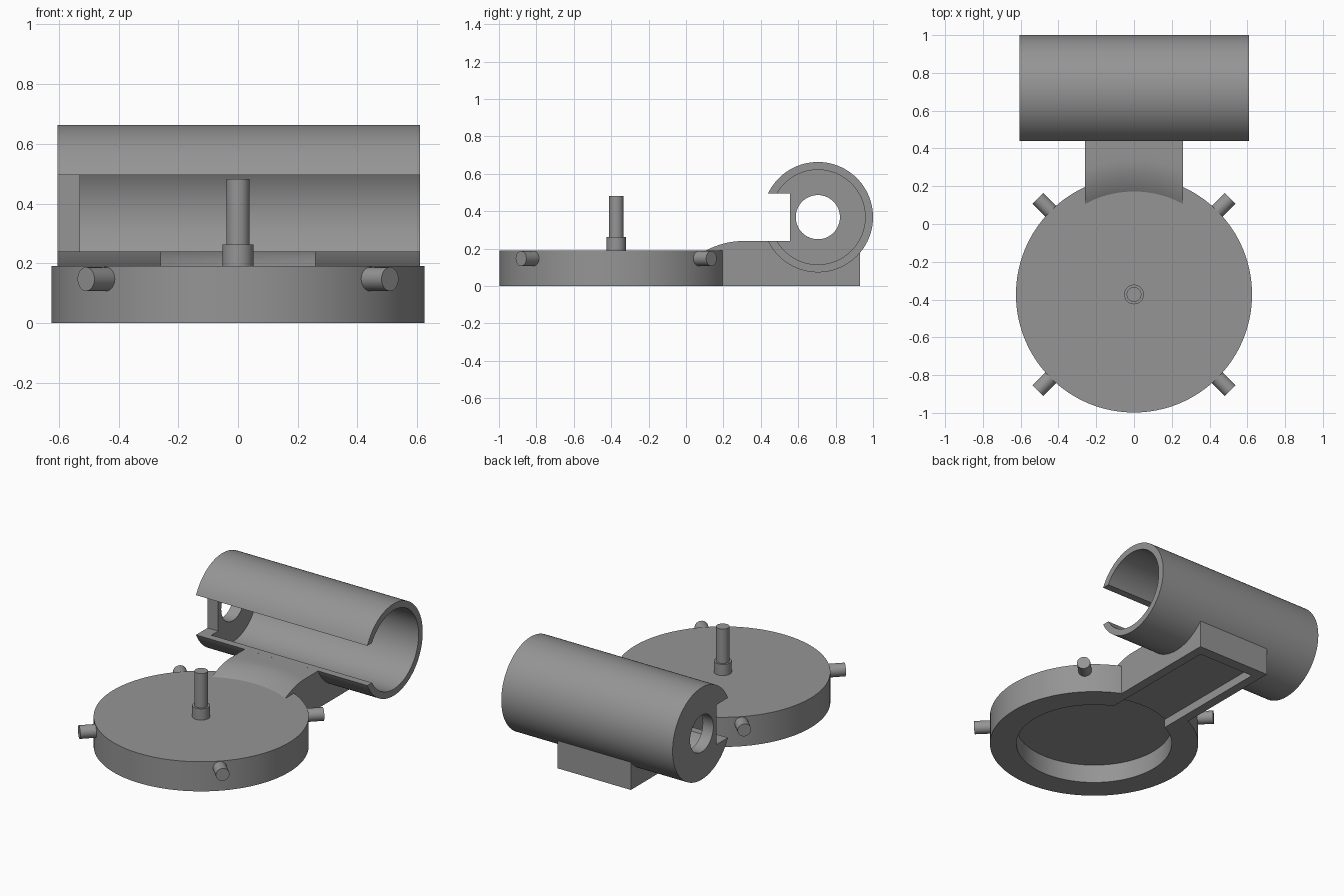
import bpy, bmesh, math
from mathutils import Matrix, Vector

if "Cube" in bpy.data.objects:
    bpy.data.objects.remove(bpy.data.objects["Cube"])

grey = bpy.data.materials.new("plain grey")
grey.diffuse_color = (0.30, 0.30, 0.30, 1)
grey.use_nodes = True
grey.node_tree.nodes["Principled BSDF"].inputs["Base Color"].default_value = grey.diffuse_color

DISC_Y, DISC_R, DISC_H = -0.373, 0.625, 0.19
TUBE_Y, TUBE_Z = 0.705, 0.368


def make(name, bm):
    bmesh.ops.recalc_face_normals(bm, faces=bm.faces[:])
    mesh = bpy.data.meshes.new(name)
    bm.to_mesh(mesh)
    bm.free()
    mesh.materials.append(grey)
    ob = bpy.data.objects.new(name, mesh)
    bpy.context.collection.objects.link(ob)
    return ob


def rod(name, start, end, radius, sides=96):
    """Closed cylinder between two points."""
    a, b = Vector(start), Vector(end)
    turn = (b - a).to_track_quat('Z', 'Y').to_matrix().to_4x4()
    bm = bmesh.new()
    bmesh.ops.create_cone(bm, cap_ends=True, segments=sides, radius1=radius,
                          radius2=radius, depth=(b - a).length,
                          matrix=Matrix.Translation((a + b) / 2) @ turn)
    return make(name, bm)


def box(name, lo, hi):
    bm = bmesh.new()
    bmesh.ops.create_cube(bm, size=1)
    for v in bm.verts:
        v.co = [l + (c + 0.5) * (h - l) for l, h, c in zip(lo, hi, v.co)]
    return make(name, bm)


def combine(target, other, operation):
    mod = target.modifiers.new(operation, 'BOOLEAN')
    mod.operation, mod.solver, mod.object = operation, 'EXACT', other
    bpy.context.view_layer.objects.active = target
    bpy.ops.object.modifier_apply(modifier=mod.name)
    bpy.data.objects.remove(other, do_unlink=True)


def arm():
    """Block whose top curves down to the disc, following its rim."""
    half, nx, nr = 0.26, 16, 10
    bm = bmesh.new()
    rows = []
    for j in range(nr + 2):
        row = []
        for i in range(nx + 1):
            x = half * (2 * i / nx - 1)
            r = 0.53 + 0.19 * min(j, nr) / nr
            y = 0.93 if j > nr else DISC_Y + math.sqrt(r * r - x * x)
            z = 0.24 - 0.05 * ((0.72 - r) / 0.175) ** 2
            row.append((bm.verts.new((x, y, z)), bm.verts.new((x, y, 0))))
        rows.append(row)
    for a, b in zip(rows, rows[1:]):
        for i in range(nx):
            for k in (0, 1):
                bm.faces.new((a[i][k], a[i + 1][k], b[i + 1][k], b[i][k]))
        for i in (0, nx):
            bm.faces.new((a[i][0], b[i][0], b[i][1], a[i][1]))
    for row in (rows[0], rows[-1]):
        for p, q in zip(row, row[1:]):
            bm.faces.new((p[0], q[0], q[1], p[1]))
    return make("arm", bm)


# Disc base, arm and cross tube joined in one solid
body = rod("base_with_arm_and_tube", (0, DISC_Y, 0), (0, DISC_Y, DISC_H), DISC_R, 128)
combine(body, arm(), 'UNION')
combine(body, rod("tube", (-0.605, TUBE_Y, TUBE_Z), (0.61, TUBE_Y, TUBE_Z), 0.295), 'UNION')

# Hollows: underside recess, arm pocket, tube bore, end-wall hole, front slot
for cutter in (
    rod("recess", (0, DISC_Y, -0.1), (0, DISC_Y, 0.12), 0.466),
    box("pocket", (-0.2, -0.1, -0.1), (0.2, 0.86, 0.055)),
    rod("bore", (-0.53, TUBE_Y, TUBE_Z), (0.8, TUBE_Y, TUBE_Z), 0.253),
    rod("end_hole", (-0.8, TUBE_Y, TUBE_Z), (0, TUBE_Y, TUBE_Z), 0.118, 64),
    box("slot", (-0.8, 0.34, 0.2401), (0.8, 0.555, 0.495)),
):
    combine(body, cutter, 'DIFFERENCE')

# Stepped centre post
rod("post_collar", (0, DISC_Y, 0.15), (0, DISC_Y, 0.262), 0.052, 48)
rod("post", (0, DISC_Y, 0.15), (0, DISC_Y, 0.482), 0.039, 48)

# Four radial pegs on the rim
for n in range(4):
    c, s = (math.cos(math.pi * (n + 0.5) / 2), math.sin(math.pi * (n + 0.5) / 2))
    rod(f"rim_peg_{n + 1}", (0.58 * c, DISC_Y + 0.58 * s, 0.147),
        (0.72 * c, DISC_Y + 0.72 * s, 0.147), 0.04, 40)

# Smooth the round surfaces, keep edges sharp
for ob in bpy.context.scene.objects:
    ob.select_set(True)
bpy.context.view_layer.objects.active = body
bpy.ops.object.shade_smooth_by_angle(angle=math.radians(14))
